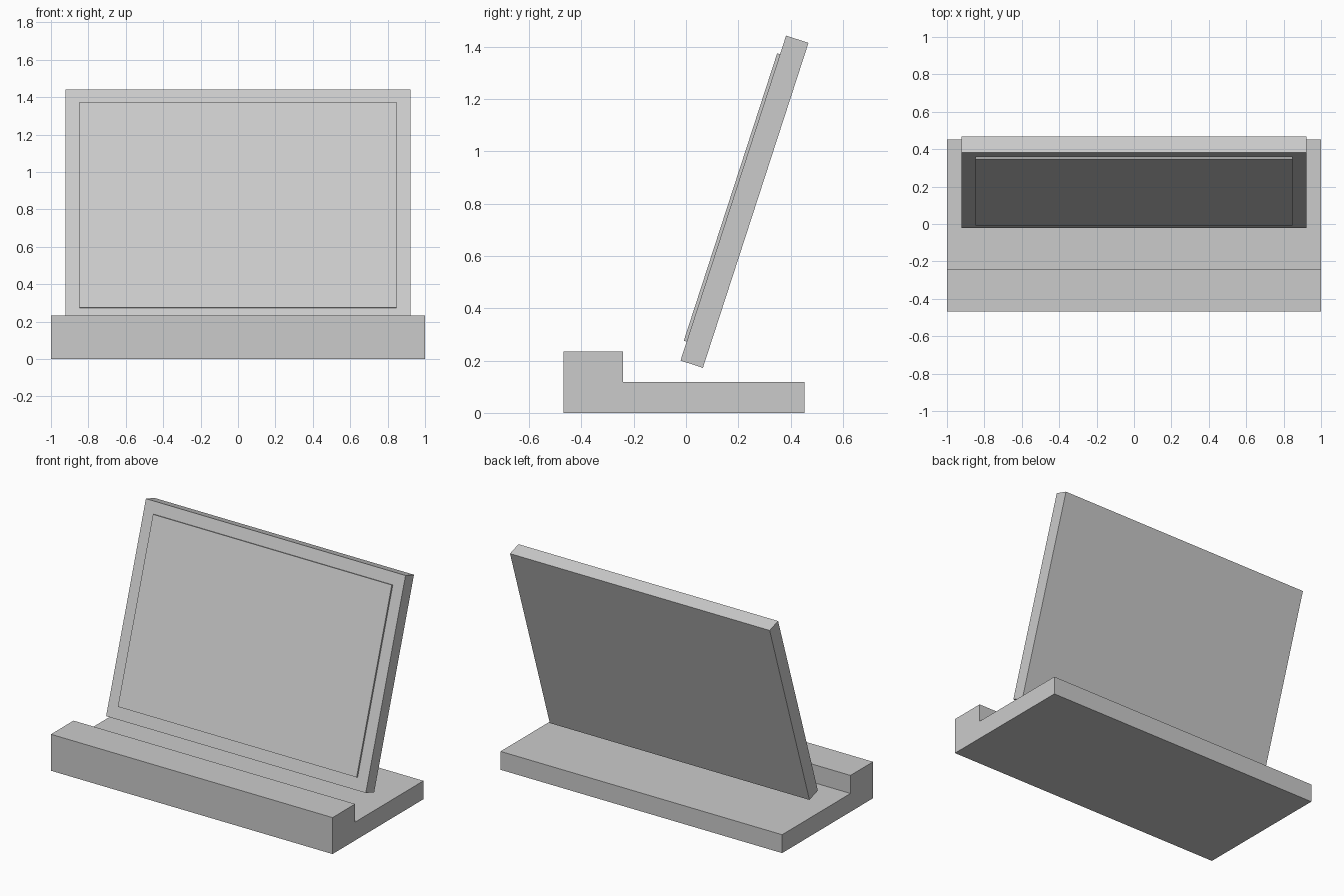
import bpy, bmesh, math
from mathutils import Vector

if "Cube" in bpy.data.objects:
    bpy.data.objects.remove(bpy.data.objects["Cube"])

grey = bpy.data.materials.new("plain_grey")
grey.diffuse_color = (0.6, 0.6, 0.6, 1)
grey.use_nodes = True
grey.node_tree.nodes["Principled BSDF"].inputs["Base Color"].default_value = grey.diffuse_color


def extrude_profile(name, points, half_width):
    """Extrude a closed (y, z) profile symmetrically along x."""
    bm = bmesh.new()
    face = bm.faces.new([bm.verts.new((-half_width, y, z)) for y, z in points])
    side = bmesh.ops.extrude_face_region(bm, geom=[face])
    verts = [g for g in side["geom"] if isinstance(g, bmesh.types.BMVert)]
    bmesh.ops.translate(bm, verts=verts, vec=(2 * half_width, 0, 0))
    bmesh.ops.recalc_face_normals(bm, faces=bm.faces)
    mesh = bpy.data.meshes.new(name)
    bm.to_mesh(mesh)
    bm.free()
    mesh.materials.append(grey)
    obj = bpy.data.objects.new(name, mesh)
    bpy.context.collection.objects.link(obj)
    return obj


# Leaning frame: origin at the lower front edge, tilted back 18 degrees
TILT = math.radians(18)
corner = Vector((-0.021, 0.2))
up = Vector((math.sin(TILT), math.cos(TILT)))
back = Vector((math.cos(TILT), -math.sin(TILT)))


def leaning_slab(name, low, high, front, rear, half_width):
    pts = [corner + up * u + back * b
           for u, b in ((low, front), (low, rear), (high, rear), (high, front))]
    return extrude_profile(name, pts, half_width)


# Base with a raised front lip
extrude_profile("base", [(-0.469, 0), (0.453, 0), (0.453, 0.118),
                         (-0.24, 0.118), (-0.24, 0.234), (-0.469, 0.234)], 1.0)

# Tilted panel and the thin screen standing proud of its front
leaning_slab("panel", 0, 1.306, 0, 0.09, 0.922)
leaning_slab("screen", 0.076, 1.231, -0.0115, 0.0, 0.848)
